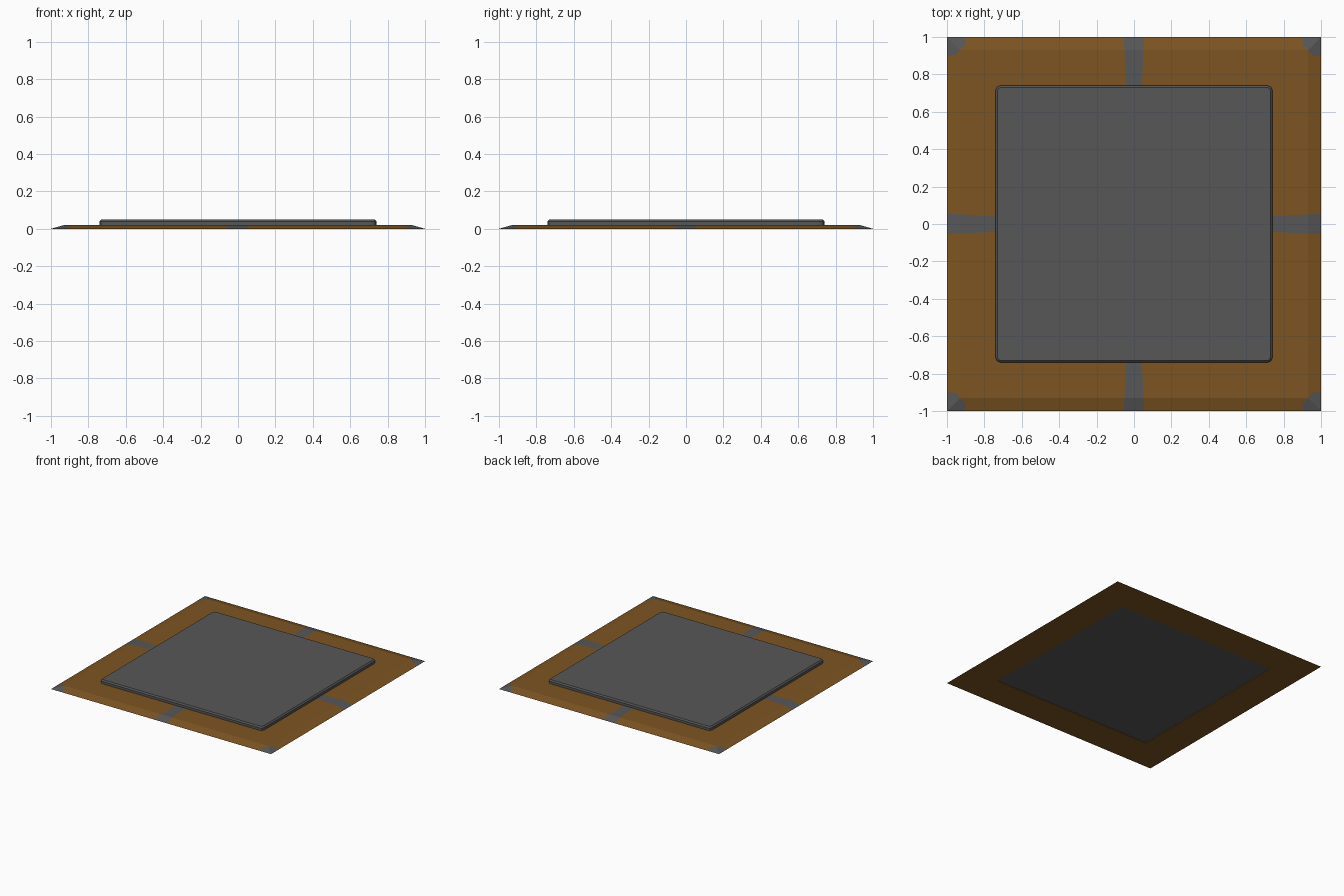
import bpy, bmesh
from mathutils import Vector

if "Cube" in bpy.data.objects:
    bpy.data.objects.remove(bpy.data.objects["Cube"])


def material(name, rgb):
    m = bpy.data.materials.new(name)
    m.diffuse_color = (*rgb, 1)
    m.use_nodes = True
    m.node_tree.nodes["Principled BSDF"].inputs["Base Color"].default_value = m.diffuse_color
    return m


def add_object(name, bm, mats):
    bmesh.ops.recalc_face_normals(bm, faces=bm.faces)
    me = bpy.data.meshes.new(name)
    bm.to_mesh(me)
    bm.free()
    for m in mats:
        me.materials.append(m)
    ob = bpy.data.objects.new(name, me)
    bpy.context.collection.objects.link(ob)
    return ob


brown = material("bronze_trim", (0.205, 0.09, 0.016))
grey = material("dark_metal", (0.095, 0.095, 0.098))

# Base frame: square ring with a sloping outer rim
bm = bmesh.new()
profile = [(1, 0), (0.93, 0.02), (0.73, 0.02), (0.73, 0)]
loops = [[bm.verts.new((sx * r, sy * r, z)) for sx, sy in ((1, 1), (-1, 1), (-1, -1), (1, -1))]
         for r, z in profile]
for a, b in zip(loops, loops[1:] + loops[:1]):
    for i in range(4):
        j = (i + 1) % 4
        bm.faces.new((a[i], a[j], b[j], b[i]))


def cut(point, normal, inside):
    faces = [f for f in bm.faces if inside(f.calc_center_median())
             and f.calc_center_median().z > 0.005]
    geom = set(faces)
    for f in faces:
        geom.update(f.edges, f.verts)
    bmesh.ops.bisect_plane(bm, geom=list(geom), plane_co=point, plane_no=normal)


# Inlay outlines: tapered strap on each side, clipped square at each corner
slope = 0.05
for d in (Vector((1, 0, 0)), Vector((-1, 0, 0)), Vector((0, 1, 0)), Vector((0, -1, 0))):
    side = Vector((-d.y, d.x, 0))
    for s in (1, -1):
        cut(d + side * s * 0.055, side * s - d * slope, lambda c: c.dot(d) > 0.7)
        cut(d + side * s * 0.9, side, lambda c: c.dot(d) > 0.7)
for sx in (1, -1):
    for sy in (1, -1):
        cut(Vector((sx * 0.9, sy * 0.96, 0)), Vector((sx, sy, 0)),
            lambda c: c.x * sx > 0.8 and c.y * sy > 0.8)

for f in bm.faces:
    c = f.calc_center_median()
    far, near = max(abs(c.x), abs(c.y)), min(abs(c.x), abs(c.y))
    strap = near < 0.055 - (1 - far) * slope
    corner = near > 0.9 and near + far > 1.86
    if c.z > 0.005 and far > 0.735 and (strap or corner):
        f.material_index = 1
add_object("base_frame", bm, [brown, grey])

# Raised centre slab with clipped corners and a small top bevel
bm = bmesh.new()
bmesh.ops.create_cube(bm, size=1)
for v in bm.verts:
    v.co = (v.co.x * 1.48, v.co.y * 1.48, 0.05 if v.co.z > 0 else 0.005)
upright = [e for e in bm.edges if abs(e.verts[0].co.z - e.verts[1].co.z) > 0.01]
bmesh.ops.bevel(bm, geom=upright, offset=0.025, segments=2, profile=0.5, affect='EDGES')
rim = [e for e in bm.edges if all(v.co.z > 0.04 for v in e.verts)]
bmesh.ops.bevel(bm, geom=rim, offset=0.01, segments=1, affect='EDGES')
add_object("centre_slab", bm, [grey])
